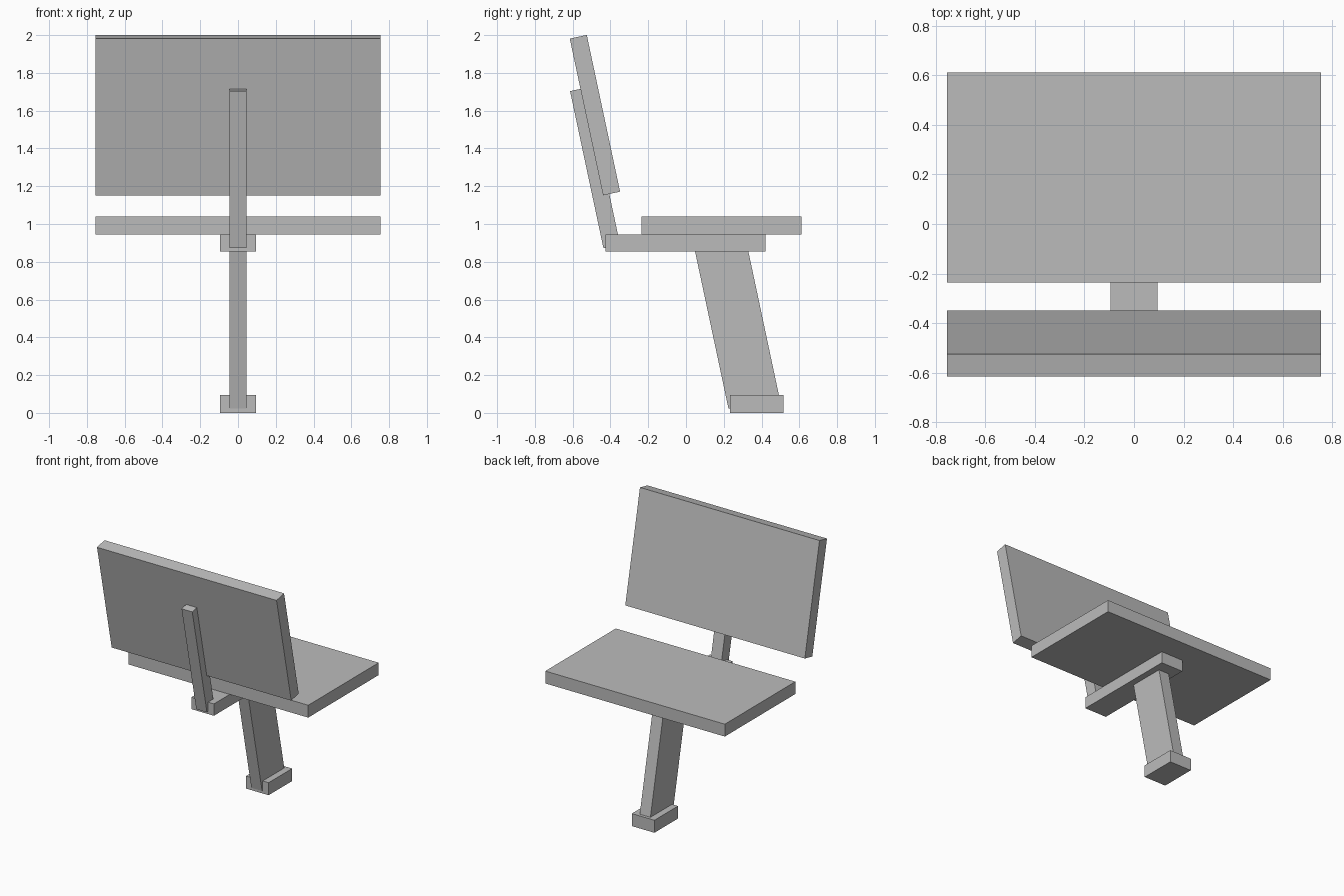
import bpy, bmesh, math
from mathutils import Matrix

if "Cube" in bpy.data.objects:
    bpy.data.objects.remove(bpy.data.objects["Cube"])

TILT = math.radians(12)  # shared recline of leg, strut and backrest

grey = bpy.data.materials.new("plain grey")
grey.diffuse_color = (0.5, 0.5, 0.5, 1)
grey.use_nodes = True
grey.node_tree.nodes["Principled BSDF"].inputs["Base Color"].default_value = grey.diffuse_color


def slab(name, width, depth, height, corner, tilt=0.0):
    """Box centred on x, turned about its lower -y edge, which sits at corner (y, z)."""
    bm = bmesh.new()
    bmesh.ops.create_cube(bm, size=1)
    move = Matrix.Translation((0, depth / 2, height / 2))
    size = Matrix.Diagonal((width, depth, height, 1))
    place = Matrix.Translation((0, *corner)) @ Matrix.Rotation(tilt, 4, 'X')
    bm.transform(place @ move @ size)
    mesh = bpy.data.meshes.new(name)
    bm.to_mesh(mesh)
    bm.free()
    mesh.materials.append(grey)
    obj = bpy.data.objects.new(name, mesh)
    bpy.context.collection.objects.link(obj)
    return obj


# Pedestal: floor block and leaning leg
slab("foot", 0.19, 0.283, 0.095, (0.232, 0))
slab("leg", 0.09, 0.276, 0.85, (0.225, 0.022), TILT)

# Seat on its carrying beam
slab("seat_beam", 0.19, 0.846, 0.09, (-0.425, 0.855))
slab("seat", 1.51, 0.847, 0.094, (-0.235, 0.945))

# Backrest on its strut
slab("back_strut", 0.09, 0.09, 0.85, (-0.437, 0.872), TILT)
slab("backrest", 1.51, 0.092, 0.848, (-0.439, 1.152), TILT)
